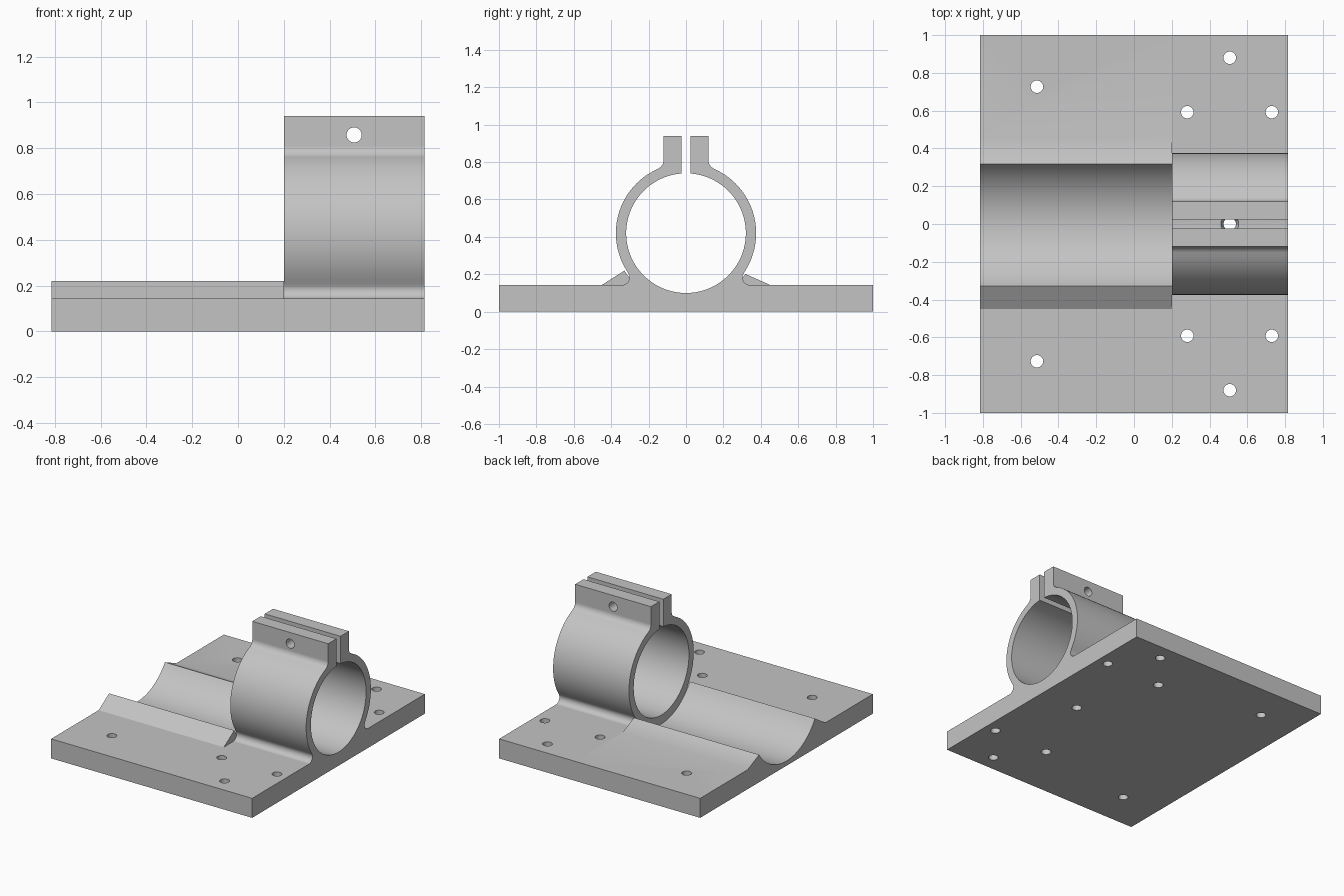
import bpy, bmesh
from math import radians, degrees, atan2, cos, sin, asin, pi
from mathutils import Matrix

if "Cube" in bpy.data.objects:
    bpy.data.objects.remove(bpy.data.objects["Cube"])

grey = bpy.data.materials.new("plain_grey")
grey.use_nodes = True
grey.diffuse_color = (0.55, 0.55, 0.55, 1)
grey.node_tree.nodes["Principled BSDF"].inputs["Base Color"].default_value = grey.diffuse_color

END, STEP = 0.815, 0.2      # plate half length, and where the clamp begins
TOP, AXIS = 0.143, 0.42     # plate thickness, height of the bore axis
BORE, RING, TROUGH = 0.32, 0.375, 0.385
HOLE_X = 0.507


def arc(cy, cz, r, a, b, n):
    """Points of an arc in the yz plane, angles in degrees."""
    angles = [radians(a + (b - a) * i / n) for i in range(n + 1)]
    return [(cy + r * cos(t), cz + r * sin(t)) for t in angles]


def make_object(name, bm):
    bmesh.ops.recalc_face_normals(bm, faces=bm.faces)
    mesh = bpy.data.meshes.new(name)
    bm.to_mesh(mesh)
    bm.free()
    mesh.materials.append(grey)
    obj = bpy.data.objects.new(name, mesh)
    bpy.context.collection.objects.link(obj)
    return obj


def extrude_profile(name, points, x0, x1):
    bm = bmesh.new()
    face = bm.faces.new([bm.verts.new((x0, y, z)) for y, z in points])
    new = bmesh.ops.extrude_face_region(bm, geom=[face])["geom"]
    moved = [v for v in new if isinstance(v, bmesh.types.BMVert)]
    bmesh.ops.translate(bm, verts=moved, vec=(x1 - x0, 0, 0))
    return make_object(name, bm)


# Split clamp: half outline from plate corner, over the ring and ear, to the bore bottom
foot_y, foot_z, foot_r = 0.342, 0.183, 0.04
neck_y, neck_z, neck_r = 0.17, 0.81, 0.05
foot_angle = degrees(atan2(foot_z - AXIS, foot_y))
neck_angle = degrees(atan2(neck_z - AXIS, neck_y))
gap = 0.023
half = [(1, 0), (1, TOP)]
half += arc(foot_y, foot_z, foot_r, -90, foot_angle - 180, 10)
half += arc(0, AXIS, RING, foot_angle, neck_angle, 28)[1:]
half += arc(neck_y, neck_z, neck_r, neck_angle + 180, 180, 8)[1:]
half += [(0.12, 0.94), (gap, 0.94)]
half += arc(0, AXIS, BORE, 90 - degrees(asin(gap / BORE)), -90, 40)
outline = half + [(-y, z) for y, z in reversed(half[:-1])]
clamp = extrude_profile("clamp_and_plate", outline, STEP, END)

# Open trough with a low ridge at the back and a taller one at the front
back = degrees(atan2(-0.218, 0.317))
front = degrees(atan2(-0.2, -0.329))
trough = [(-1, 0), (1, 0), (1, TOP), (0.45, TOP)]
trough += arc(0, AXIS, TROUGH, back, front, 32)
trough += [(-0.45, TOP), (-1, TOP)]
saddle = extrude_profile("trough_and_plate", trough, -END, STEP)

# Cutters: screw holes, countersunk centre hole and the ear bolt hole
bm = bmesh.new()


def add_hole(x, y, z, r1, r2, depth, turn=0):
    place = Matrix.Translation((x, y, z)) @ Matrix.Rotation(turn, 4, "X")
    bmesh.ops.create_cone(bm, cap_ends=True, segments=32, radius1=r1,
                          radius2=r2, depth=depth, matrix=place)


R = 0.033
for side in (-1, 1):
    for x, y in ((-0.514, 0.727), (HOLE_X, 0.88), (0.282, 0.592), (0.73, 0.592)):
        add_hole(x, side * y, TOP / 2, R, R, 0.4)
add_hole(HOLE_X, 0, 0, R, R, 0.3)
add_hole(HOLE_X, 0, 0.858, R, R, 0.5, pi / 2)
holes = make_object("hole_cutter", bm)
bm = bmesh.new()
add_hole(HOLE_X, 0, 0.095, 0.03, 0.06, 0.06)
sink = make_object("countersink_cutter", bm)


def cut(obj, cutter):
    mod = obj.modifiers.new("holes", "BOOLEAN")
    mod.operation = "DIFFERENCE"
    mod.solver = "EXACT"
    mod.object = cutter
    bpy.context.view_layer.objects.active = obj
    bpy.ops.object.modifier_apply(modifier=mod.name)


cut(clamp, holes)
cut(clamp, sink)
cut(saddle, holes)
for cutter in (holes, sink):
    bpy.data.objects.remove(cutter)

# Smooth curved walls, crisp edges, flat plates
for obj in (clamp, saddle):
    bpy.ops.object.select_all(action="DESELECT")
    obj.select_set(True)
    bpy.context.view_layer.objects.active = obj
    bpy.ops.object.shade_smooth_by_angle(angle=radians(30))
    weighted = obj.modifiers.new("weighted_normals", "WEIGHTED_NORMAL")
    weighted.keep_sharp = True
